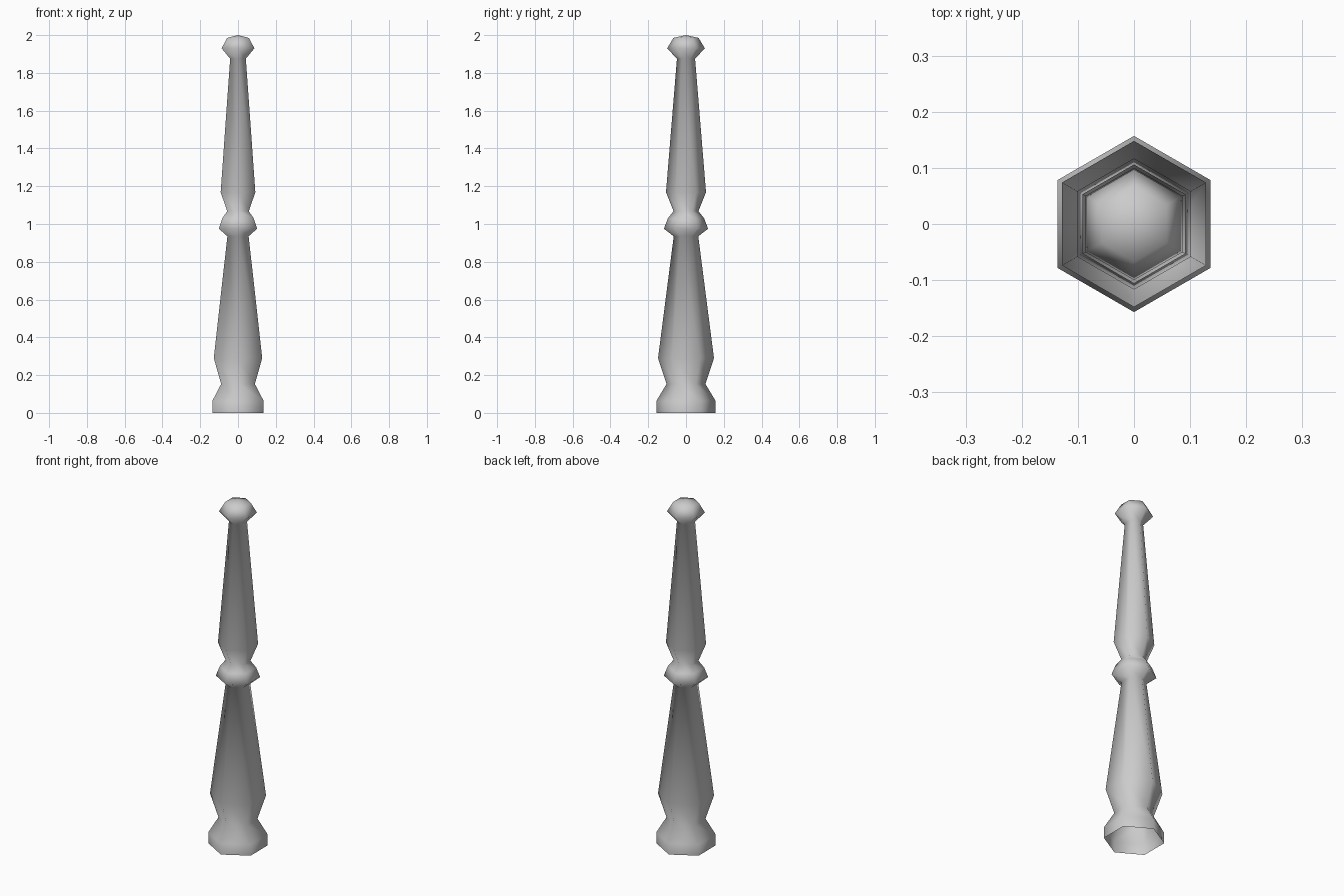
import bpy
import bmesh
from math import sin, cos, pi

cube = bpy.data.objects.get("Cube")
if cube:
    bpy.data.objects.remove(cube, do_unlink=True)

grey = bpy.data.materials.new("plain grey")
grey.use_nodes = True
colour = (0.6, 0.6, 0.6, 1)
grey.diffuse_color = colour
grey.node_tree.nodes["Principled BSDF"].inputs["Base Color"].default_value = colour

# Turned profile: (corner radius, height) from foot to finial
PROFILE = [
    (0.157, 0), (0.157, 0.063), (0.103, 0.153),      # foot
    (0.148, 0.29), (0.065, 0.935),                   # lower shaft
    (0.117, 0.975), (0.096, 1.03), (0.066, 1.068),   # collar
    (0.106, 1.168), (0.048, 1.875),                  # upper shaft
    (0.1, 1.93), (0.067, 1.985),                     # finial
]
SIDES = 6


def lathe(name, profile, tip):
    """Six-sided turned shape, open below and closed by a low point."""
    bm = bmesh.new()
    rings = []
    for r, z in profile:
        rings.append([bm.verts.new((r * sin(2 * pi * i / SIDES),
                                    r * cos(2 * pi * i / SIDES), z))
                      for i in range(SIDES)])
    apex = bm.verts.new((0, 0, tip))
    for i in range(SIDES):
        j = (i + 1) % SIDES
        for a, b in zip(rings, rings[1:]):
            bm.faces.new((a[i], b[i], b[j], a[j]))
        bm.faces.new((rings[-1][i], apex, rings[-1][j]))
    for f in bm.faces:
        f.smooth = True
    bm.normal_update()
    mesh = bpy.data.meshes.new(name)
    bm.to_mesh(mesh)
    bm.free()
    mesh.materials.append(grey)
    obj = bpy.data.objects.new(name, mesh)
    bpy.context.collection.objects.link(obj)
    return obj


lathe("turned_post", PROFILE, 2)
